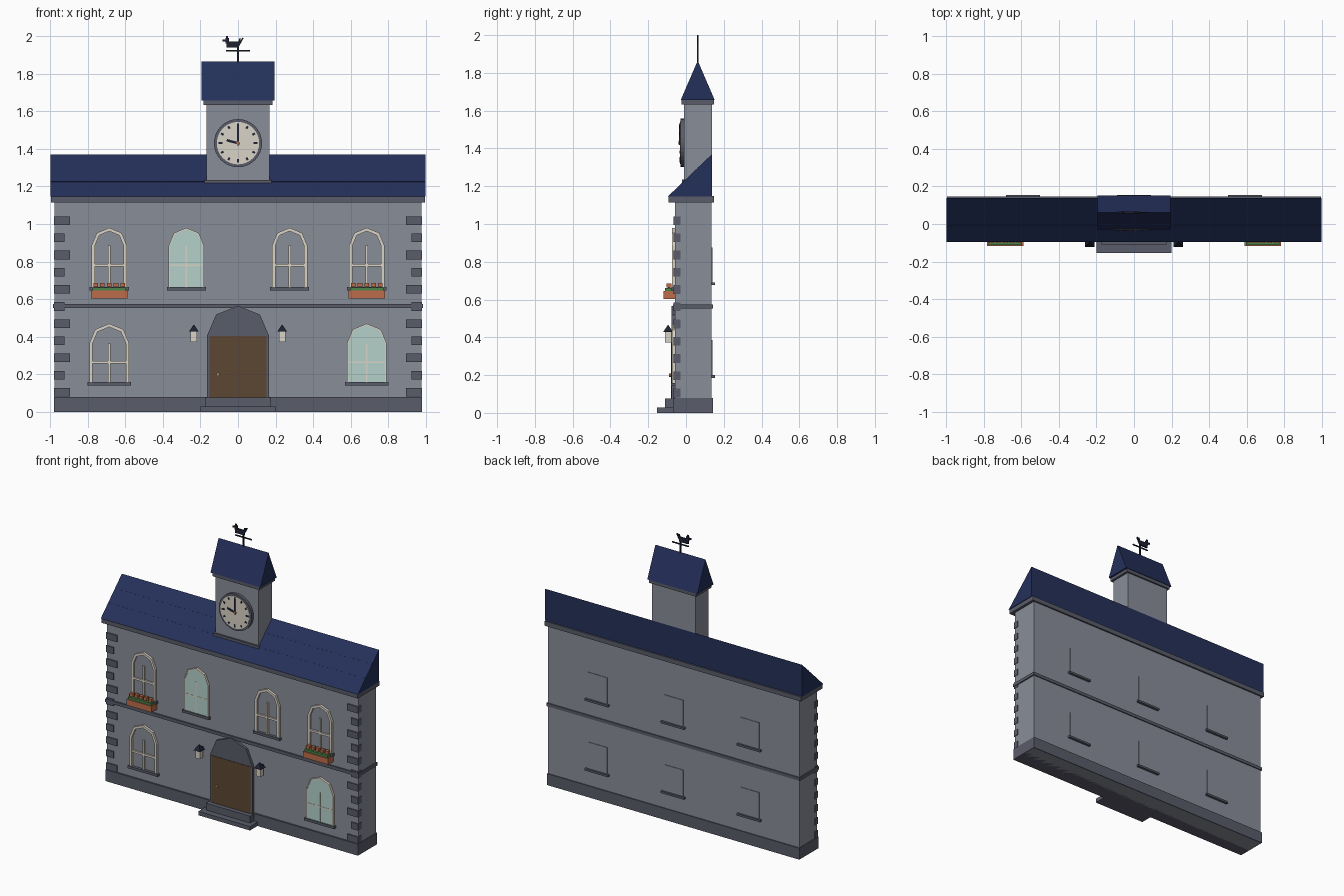
import bpy, bmesh, math
from mathutils import Matrix

if "Cube" in bpy.data.objects:
    bpy.data.objects.remove(bpy.data.objects["Cube"])


def mat(name, hexcode):
    m = bpy.data.materials.new(name)
    c = [int(hexcode[i:i + 2], 16) / 255 for i in (0, 2, 4)]
    m.diffuse_color = [v / 12.92 if v <= 0.04 else ((v + 0.055) / 1.055) ** 2.4 for v in c] + [1]
    m.use_nodes = True
    m.node_tree.nodes["Principled BSDF"].inputs["Base Color"].default_value = m.diffuse_color
    return m


WALL = mat("wall grey", "898D99")
TRIM = mat("dark stone", "5A5C6A")
ROOF = mat("navy slate", "24305A")
CREAM = mat("cream", "DAD3C6")
GLASS = mat("pale green glass", "B3D1C9")
WOOD = mat("door brown", "5C4632")
CLAY = mat("terracotta", "BC6C4C")
LEAF = mat("leaf green", "4C8448")
IRON = mat("black iron", "1E2132")
BRASS = mat("brass", "BE9A62")


def finish(name, bm, m):
    bmesh.ops.recalc_face_normals(bm, faces=bm.faces)
    me = bpy.data.meshes.new(name)
    bm.to_mesh(me)
    bm.free()
    me.materials.append(m)
    ob = bpy.data.objects.new(name, me)
    bpy.context.collection.objects.link(ob)
    return ob


def prism(name, pts, a0, a1, m, axis="y"):
    """Extrude an outline: (x, z) along y, or (y, z) along x."""
    bm = bmesh.new()
    put = (lambda p, a: (p[0], a, p[1])) if axis == "y" else (lambda p, a: (a, p[0], p[1]))
    f = bm.faces.new([bm.verts.new(put(p, a0)) for p in pts])
    ext = bmesh.ops.extrude_face_region(bm, geom=[f])
    d = (0, a1 - a0, 0) if axis == "y" else (a1 - a0, 0, 0)
    bmesh.ops.translate(bm, vec=d, verts=[v for v in ext["geom"] if isinstance(v, bmesh.types.BMVert)])
    return finish(name, bm, m)


def box(name, x0, x1, y0, y1, z0, z1, m):
    return prism(name, [(x0, z0), (x1, z0), (x1, z1), (x0, z1)], y0, y1, m)


def bar(name, p, q, w, y0, y1, m):
    """Flat strip of width w from p to q in the xz plane."""
    dx, dz = q[0] - p[0], q[1] - p[1]
    k = w / 2 / math.hypot(dx, dz)
    n = (-dz * k, dx * k)
    pts = [(p[0] + n[0], p[1] + n[1]), (q[0] + n[0], q[1] + n[1]),
           (q[0] - n[0], q[1] - n[1]), (p[0] - n[0], p[1] - n[1])]
    return prism(name, pts, y0, y1, m)


def disc(name, x, z, r, y0, y1, m, sides=32):
    pts = [(x + r * math.cos(i * math.tau / sides), z + r * math.sin(i * math.tau / sides)) for i in range(sides)]
    return prism(name, pts, y0, y1, m)


def arch(x, hw, z0, spring, rise):
    """Outline with a four-sided arched head."""
    head = [(x + hw * math.cos(i * math.pi / 4), spring + rise * math.sin(i * math.pi / 4)) for i in range(5)]
    return [(x + hw, z0)] + head + [(x - hw, z0)]


# Main block, plinth, band and cornice
F, B = -0.058, 0.136
box("main_wall", -0.975, 0.975, F, B, 0.0, 1.12, WALL)
box("plinth", -0.98, 0.98, -0.07, 0.143, 0, 0.08, TRIM)
box("string_course", -0.983, 0.983, -0.068, 0.143, 0.553, 0.575, TRIM)
box("cornice", -0.994, 0.994, -0.093, 0.147, 1.115, 1.147, TRIM)

# Corner stones alternating long and short
for s in (-1, 1):
    for i in range(11):
        w = 0.085 if i % 2 == 0 else 0.057
        z = 0.105 + 0.0913 * i
        box("corner_stone", *sorted((s * 0.979, s * (0.979 - w))), -0.066, -0.03, z - 0.023, z + 0.023, TRIM)

# Main roof, single slope with flat back, plus slate course strips
prism("main_roof", [(-0.096, 1.146), (0.138, 1.146), (0.138, 1.37)], -0.998, 0.998, ROOF, "x")
for y in (-0.012, 0.064):
    z = 1.146 + (y + 0.096) * 0.224 / 0.234
    prism("slate_course", [(y - 0.004, z - 0.001), (y + 0.004, z + 0.007), (y + 0.008, z + 0.004), (y, z - 0.004)],
          -0.996, 0.996, ROOF, "x")


# Front windows
def window(x, hw, z0, spring, rise, mid, lit):
    pane = WALL if not lit else GLASS
    t = 0.008 if lit else 0.018
    outer = arch(x, hw, z0, spring, rise)
    inner = arch(x, hw - t, z0, spring, rise - t)
    prism("window_frame", outer + inner[::-1], F + 0.003, -0.074, CREAM)
    py = -0.071 if lit else -0.060
    prism("window_pane", inner, F + 0.003, py, pane)
    bw = 0.008 if lit else 0.014
    box("window_upright", x - bw / 2, x + bw / 2, -0.073, F, z0, spring, CREAM)
    box("window_crossbar", x - hw + t, x + hw - t, -0.0725, F, mid - bw / 2, mid + bw / 2, CREAM)
    box("window_sill", x - hw - 0.01, x + hw + 0.01, -0.08, F + 0.002, z0 - 0.015, z0 + 0.002, TRIM)


for x in (-0.685, -0.275, 0.275, 0.685):
    window(x, 0.094, 0.662, 0.885, 0.095, 0.78, x == -0.275)
for x in (-0.685, 0.685):
    window(x, 0.106, 0.157, 0.365, 0.105, 0.265, x > 0)

# Flower boxes
for x in (-0.685, 0.685):
    box("flower_box", x - 0.097, x + 0.097, -0.118, F, 0.603, 0.646, CLAY)
    box("flower_leaves", x - 0.09, x + 0.09, -0.112, -0.064, 0.646, 0.662, LEAF)
    for i in range(5):
        fx = x + (i - 2) * 0.036
        box("flower_stem", fx - 0.004, fx + 0.004, -0.094, -0.086, 0.66, 0.668, LEAF)
        box("flower_bloom", fx - 0.012, fx + 0.012, -0.102, -0.078, 0.664, 0.686, CLAY)

# Back windows
for x in (-0.59, 0, 0.59):
    for z in (0.2, 0.69):
        box("back_pane", x - 0.075, x + 0.075, B - 0.004, 0.14, z, z + 0.185, WALL)
        box("back_sill", x - 0.09, x + 0.09, B - 0.004, 0.153, z - 0.014, z, TRIM)

# Door, surround and steps
prism("door_surround", arch(0, 0.165, 0.07, 0.405, 0.16), F + 0.003, -0.076, TRIM)
box("door", -0.152, 0.152, -0.079, -0.07, 0.076, 0.405, WOOD)
disc("door_knob", -0.107, 0.2, 0.009, -0.09, -0.078, BRASS, 8)
box("lower_step", -0.2, 0.2, -0.153, -0.05, 0, 0.028, TRIM)
box("upper_step", -0.172, 0.172, -0.11, -0.05, 0.028, 0.076, TRIM)

# Lamps beside the door
for x in (-0.235, 0.235):
    box("lamp_glass", x - 0.017, x + 0.017, -0.112, -0.078, 0.372, 0.43, CREAM)
    box("lamp_bracket", x - 0.006, x + 0.006, -0.095, F + 0.002, 0.428, 0.438, IRON)
    bm = bmesh.new()
    bmesh.ops.create_cone(bm, cap_ends=True, segments=4, radius1=0.037, radius2=0.003, depth=0.036,
                          matrix=Matrix.Translation((x, -0.095, 0.446)) @ Matrix.Rotation(math.pi / 4, 4, "Z"))
    finish("lamp_cap", bm, IRON)

# Clock tower with gabled roof
box("tower", -0.168, 0.168, -0.01, 0.137, 1.15, 1.64, WALL)
box("tower_base_trim", -0.178, 0.178, -0.022, 0.05, 1.217, 1.235, TRIM)
box("tower_cornice", -0.183, 0.183, -0.024, 0.148, 1.633, 1.66, TRIM)
prism("tower_roof", [(-0.028, 1.656), (0.152, 1.656), (0.062, 1.865)], -0.194, 0.194, ROOF, "x")

# Clock
CZ = 1.43
disc("clock_rim", 0, CZ, 0.128, -0.03, -0.008, TRIM)
disc("clock_face", 0, CZ, 0.113, -0.033, -0.028, CREAM)
for i in range(12):
    a = i * math.tau / 12
    c, s = math.sin(a), math.cos(a)
    r = 0.083 if i % 3 == 0 else 0.089
    bar("hour_mark", (c * r, CZ + s * r), (c * 0.104, CZ + s * 0.104), 0.011, -0.035, -0.032, IRON)
bar("minute_hand", (0, CZ - 0.012), (0, CZ + 0.096), 0.009, -0.037, -0.032, IRON)
bar("hour_hand", (0.01, CZ - 0.003), (-0.06, CZ + 0.016), 0.013, -0.036, -0.032, IRON)
disc("clock_hub", 0, CZ, 0.009, -0.039, -0.032, CLAY, 12)

# Weathervane with a cockerel
Y0, Y1 = 0.057, 0.067
box("vane_pole", -0.004, 0.004, 0.058, 0.066, 1.85, 1.95, IRON)
box("vane_arrow", -0.065, 0.063, 0.059, 0.065, 1.917, 1.925, IRON)
box("cockerel_body", -0.062, 0.006, Y0, Y1, 1.938, 1.972, IRON)
box("cockerel_neck", -0.066, -0.048, Y0, Y1, 1.96, 1.99, IRON)
box("cockerel_beak", -0.082, -0.062, Y0, Y1, 1.972, 1.982, IRON)
box("cockerel_comb", -0.064, -0.052, 0.059, 0.065, 1.988, 2.0, IRON)
bar("cockerel_tail", (-0.002, 1.945), (0.012, 1.988), 0.008, Y0, Y1, IRON)
bar("cockerel_tail", (0.0, 1.943), (0.026, 1.99), 0.008, Y0, Y1, IRON)
